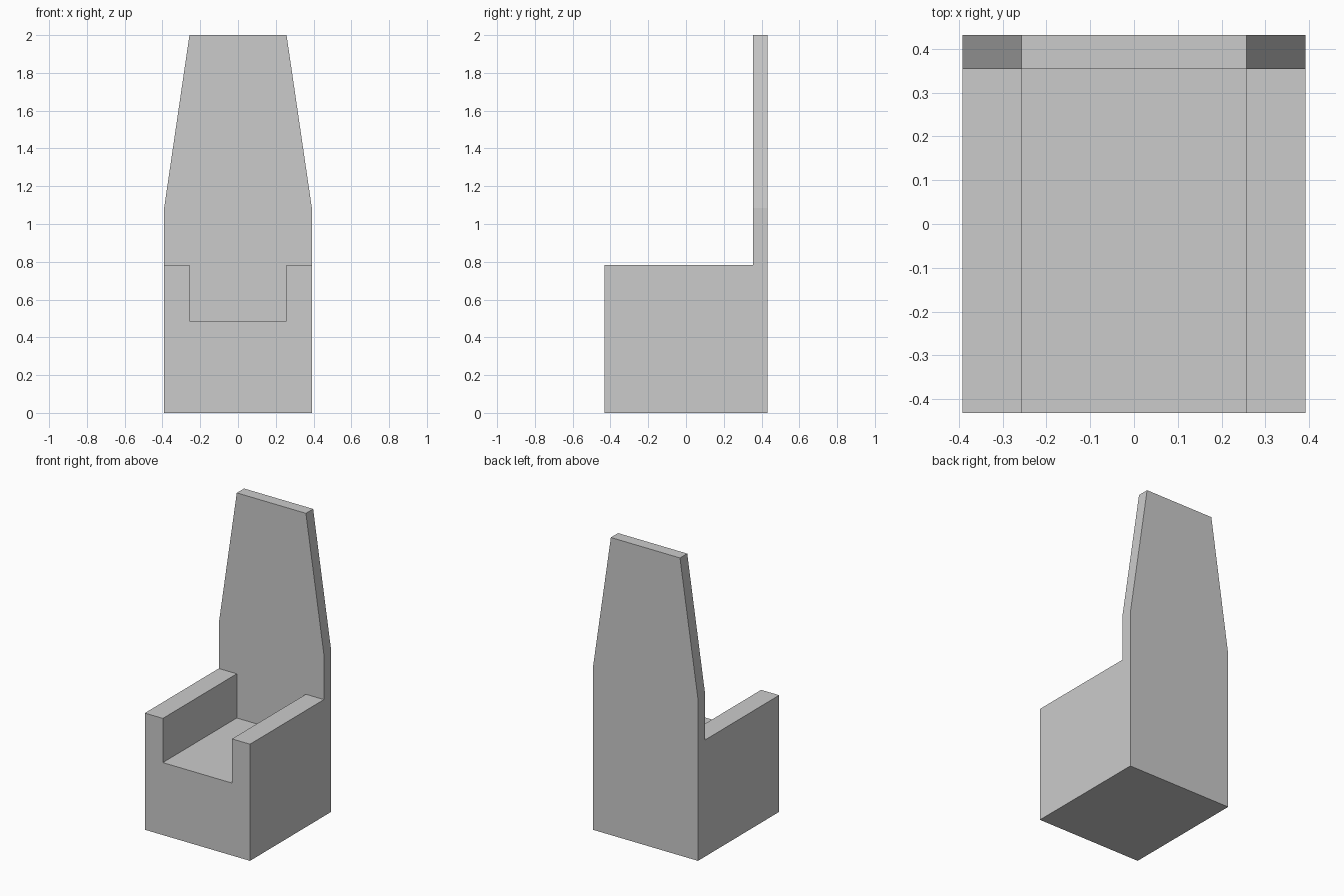
import bpy, bmesh

if "Cube" in bpy.data.objects:
    bpy.data.objects.remove(bpy.data.objects["Cube"])


def prism(name, half_profile, y0, y1):
    """Mirror a right-hand (x, z) profile about x = 0 and extrude it along y."""
    pts = half_profile + [(-x, z) for x, z in reversed(half_profile)]
    bm = bmesh.new()
    face = bm.faces.new([bm.verts.new((x, y0, z)) for x, z in pts])
    ext = bmesh.ops.extrude_face_region(bm, geom=[face])
    moved = [v for v in ext["geom"] if isinstance(v, bmesh.types.BMVert)]
    bmesh.ops.translate(bm, verts=moved, vec=(0, y1 - y0, 0))
    bmesh.ops.recalc_face_normals(bm, faces=bm.faces)
    mesh = bpy.data.meshes.new(name)
    bm.to_mesh(mesh)
    bm.free()
    obj = bpy.data.objects.new(name, mesh)
    bpy.context.collection.objects.link(obj)
    return obj


HALF_W, INNER = 0.391, 0.257      # outer half width, half width between arms
SEAT_Z, ARM_Z, SHOULDER_Z = 0.487, 0.784, 1.085
FRONT, BACK_FACE, REAR = -0.431, 0.354, 0.431

# Chair body: the tapered back outline through the full depth
chair = prism("high_back_chair",
              [(HALF_W, 0), (HALF_W, SHOULDER_Z), (INNER, 2.0)], FRONT, REAR)

# Clearance in front of the back: seat well between the arms, open above them
cutter = prism("seat_clearance_cutter",
               [(INNER, SEAT_Z), (INNER, ARM_Z), (1.0, ARM_Z), (1.0, 2.5)],
               FRONT - 0.5, BACK_FACE)
cutter.hide_render = True

cut = chair.modifiers.new("seat_cut", "BOOLEAN")
cut.operation = "DIFFERENCE"
cut.solver = "EXACT"
cut.object = cutter

# Apply the cut and discard the helper
bpy.context.view_layer.objects.active = chair
chair.select_set(True)
bpy.ops.object.modifier_apply(modifier=cut.name)
bpy.data.objects.remove(cutter)
